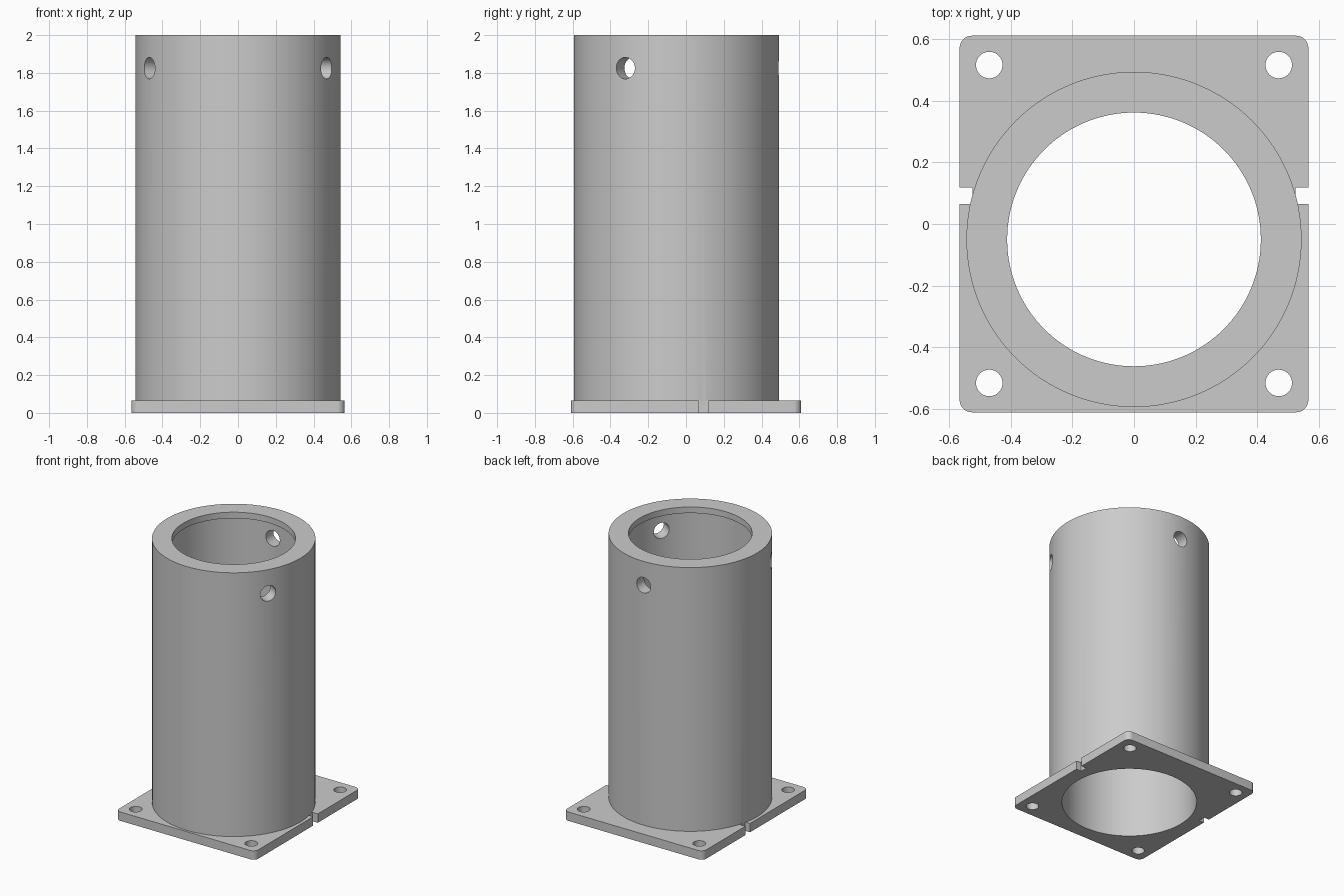
import bpy
import bmesh
from math import radians, cos, sin
from mathutils import Matrix, Vector

if "Cube" in bpy.data.objects:
    bpy.data.objects.remove(bpy.data.objects["Cube"], do_unlink=True)

HALF_X, HALF_Y, THICK = 0.565, 0.61, 0.065
TUBE_Y, OUTER, BORE, LIP = -0.05, 0.543, 0.457, 0.411
HEIGHT, LIP_DEPTH = 2.0, 0.045

grey = bpy.data.materials.new("plain_grey")
grey.use_nodes = True
grey.diffuse_color = (0.6, 0.6, 0.6, 1)
grey.node_tree.nodes["Principled BSDF"].inputs["Base Color"].default_value = (0.6, 0.6, 0.6, 1)


def finish(name, bm):
    bmesh.ops.recalc_face_normals(bm, faces=bm.faces)
    mesh = bpy.data.meshes.new(name)
    bm.to_mesh(mesh)
    bm.free()
    mesh.materials.append(grey)
    obj = bpy.data.objects.new(name, mesh)
    bpy.context.collection.objects.link(obj)
    return obj


def cylinder(name, radius, low, high, matrix=Matrix(), sides=128):
    bm = bmesh.new()
    place = matrix @ Matrix.Translation((0, 0, (low + high) / 2))
    bmesh.ops.create_cone(bm, cap_ends=True, segments=sides, radius1=radius,
                          radius2=radius, depth=high - low, matrix=place)
    return finish(name, bm)


def box(name, low, high):
    low, high = Vector(low), Vector(high)
    bm = bmesh.new()
    place = Matrix.Translation((low + high) / 2) @ Matrix.Diagonal((*(high - low), 1))
    bmesh.ops.create_cube(bm, size=1, matrix=place)
    return finish(name, bm)


def combine(target, tool, operation):
    mod = target.modifiers.new(operation.lower(), 'BOOLEAN')
    mod.operation, mod.solver, mod.object = operation, 'EXACT', tool
    bpy.context.view_layer.objects.active = target
    bpy.ops.object.modifier_apply(modifier=mod.name)
    bpy.data.objects.remove(tool, do_unlink=True)


# Base plate with rounded corners
body = box("flanged_tube", (-HALF_X, -HALF_Y, 0), (HALF_X, HALF_Y, THICK))
bm = bmesh.new()
bm.from_mesh(body.data)
corners = [e for e in bm.edges if abs(e.verts[0].co.z - e.verts[1].co.z) > 0.01]
bmesh.ops.bevel(bm, geom=corners, offset=0.04, segments=8, profile=0.5, affect='EDGES')
bm.to_mesh(body.data)
bm.free()

# Tube fused to the plate, then bored out leaving a lip at the top
axis = Matrix.Translation((0, TUBE_Y, 0))
combine(body, cylinder("tube", OUTER, THICK / 2, HEIGHT, axis), 'UNION')
combine(body, cylinder("bore", BORE, -0.1, HEIGHT - LIP_DEPTH, axis), 'DIFFERENCE')
combine(body, cylinder("lip_bore", LIP, HEIGHT - 0.2, HEIGHT + 0.1, axis), 'DIFFERENCE')

# Three radial screw holes near the top
for angle in (90, 210, 330):
    a = radians(angle)
    aim = Vector((cos(a), sin(a), 0)).to_track_quat('Z', 'Y').to_matrix().to_4x4()
    place = Matrix.Translation((0, TUBE_Y, 1.825)) @ aim
    combine(body, cylinder("screw_hole", 0.057, 0.25, 0.7, place, 48), 'DIFFERENCE')

# Mounting holes in the corners and a small slot in each side edge
for side in (-1, 1):
    for end in (-1, 1):
        place = Matrix.Translation((side * 0.469, end * 0.515, 0))
        combine(body, cylinder("mount_hole", 0.043, -0.1, 0.2, place, 48), 'DIFFERENCE')
    x = sorted((side * 0.523, side * 0.7))
    combine(body, box("slot", (x[0], 0.065, -0.1), (x[1], 0.118, THICK + 0.001)), 'DIFFERENCE')

# Smooth round walls, sharp rims
for other in bpy.context.selected_objects:
    other.select_set(False)
body.select_set(True)
bpy.context.view_layer.objects.active = body
bpy.ops.object.shade_smooth_by_angle(angle=radians(30))
